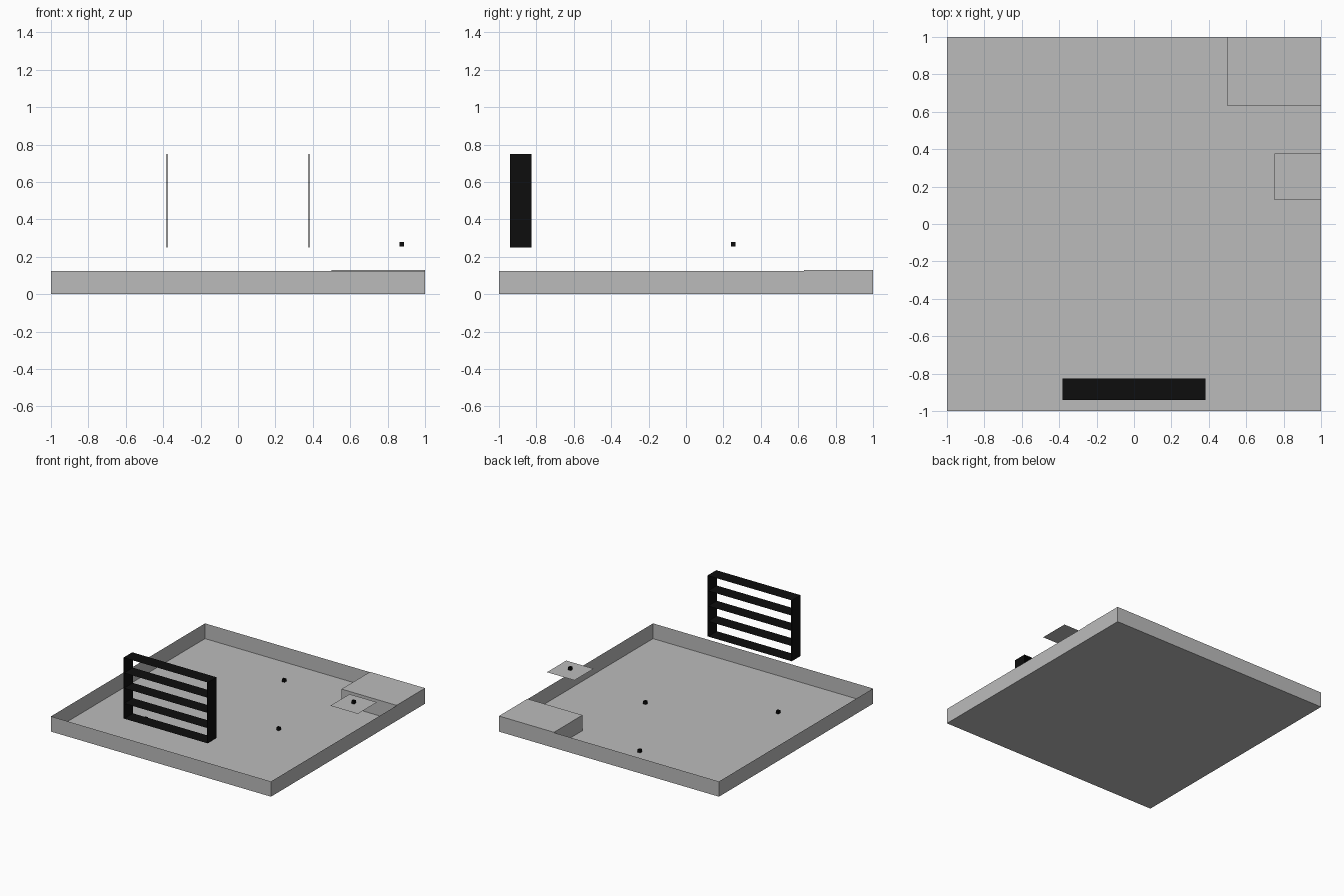
import bpy, bmesh

if "Cube" in bpy.data.objects:
    bpy.data.objects.remove(bpy.data.objects["Cube"])


def material(name, v):
    m = bpy.data.materials.new(name)
    m.diffuse_color = (v, v, v, 1)
    m.use_nodes = True
    m.node_tree.nodes["Principled BSDF"].inputs["Base Color"].default_value = m.diffuse_color
    return m


grey = material("mid_grey", 0.5)
black = material("near_black", 0.004)


def box(name, lo, hi, mat, skip=()):
    """Axis-aligned box; skip lists 'top' / 'bottom' faces to leave open."""
    bm = bmesh.new()
    bmesh.ops.create_cube(bm, size=1)
    for v in bm.verts:
        v.co = [(a + b) / 2 + c * (b - a) for a, b, c in zip(lo, hi, v.co)]
    bm.normal_update()
    gone = [f for f in bm.faces if ("top" in skip and f.normal.z > 0.5)
            or ("bottom" in skip and f.normal.z < -0.5)]
    bmesh.ops.delete(bm, geom=gone, context='FACES')
    return finish(name, bm, mat)


def sheet(name, x0, x1, y0, y1, z, mat):
    """Horizontal zero-thickness sheet."""
    bm = bmesh.new()
    bm.faces.new([bm.verts.new(p) for p in
                  ((x0, y0, z), (x1, y0, z), (x1, y1, z), (x0, y1, z))])
    return finish(name, bm, mat)


def finish(name, bm, mat):
    me = bpy.data.meshes.new(name)
    bm.to_mesh(me)
    bm.free()
    me.materials.append(mat)
    ob = bpy.data.objects.new(name, me)
    bpy.context.collection.objects.link(ob)
    return ob


# open tray with thin walls, and the raised block in its back right corner
box("tray", (-1, -1, 0), (1, 1, 0.125), grey, skip=("top",))
box("corner_block", (0.5, 0.63, 0), (1, 1, 0.128), grey)

# grille: two thin side plates and five thin slats
Y0, Y1 = -0.94, -0.826
for side, s in (("left", -1), ("right", 1)):
    x0, x1 = sorted((s * 0.377, s * 0.383))
    box("grille_side_" + side, (x0, Y0, 0.25), (x1, Y1, 0.75), black)
for i in range(5):
    sheet(f"grille_slat_{i}", -0.38, 0.38, Y0, Y1, 0.25 + i * 0.125, black)

# square pads, each with a small open-ended peg: three on the floor, one raised
for i, (x, y, z) in enumerate(((-0.075, 0.706, 0.001), (0.38, -0.016, 0.001),
                               (-0.526, -0.444, 0.001), (0.875, 0.252, 0.25))):
    sheet(f"pad_{i}", x - 0.125, x + 0.125, y - 0.125, y + 0.125, z, grey)
    r = 0.012
    box(f"peg_{i}", (x - r, y - r, z + 0.006), (x + r, y + r, z + 0.03),
        black, skip=("top", "bottom"))
